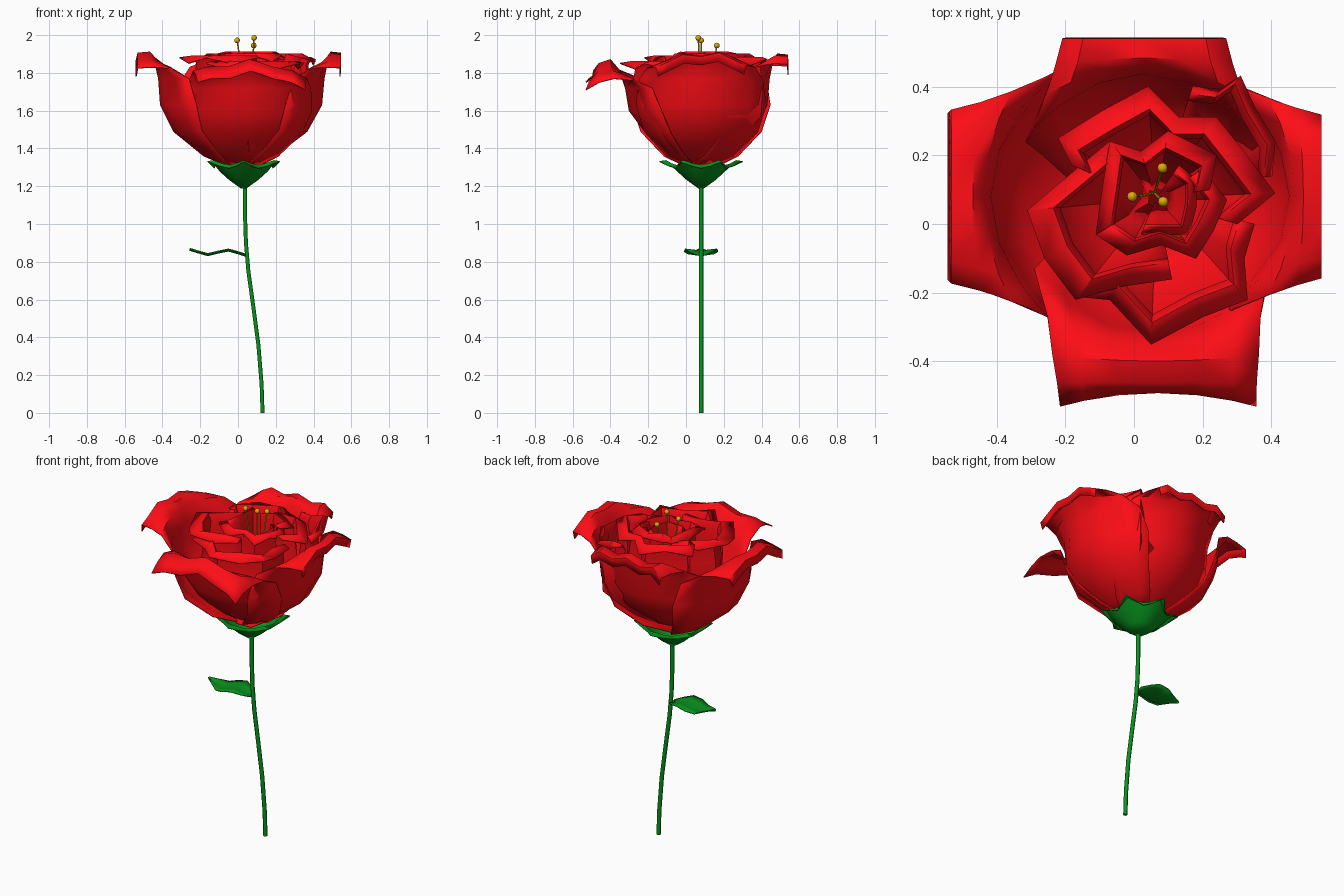
import bpy, math
from mathutils import Vector

if "Cube" in bpy.data.objects:
    bpy.data.objects.remove(bpy.data.objects["Cube"])


def material(name, rgb):
    m = bpy.data.materials.new(name)
    m.diffuse_color = (*rgb, 1)
    m.use_nodes = True
    m.node_tree.nodes["Principled BSDF"].inputs["Base Color"].default_value = m.diffuse_color
    return m


RED = material("petal_red", (1.0, 0.004, 0.008))
GREEN = material("leaf_green", (0.002, 0.29, 0.012))
GOLD = material("stamen_gold", (0.75, 0.4, 0.002))


def finish(ob, mat, angle=40):
    ob.data.materials.append(mat)
    bpy.ops.object.select_all(action='DESELECT')
    ob.select_set(True)
    bpy.context.view_layer.objects.active = ob
    bpy.ops.object.shade_smooth_by_angle(angle=math.radians(angle))


def sheet(name, rows, mat, thick=0.006, closed=False):
    """Skin a list of equal-length point rows into a thin surface."""
    n = len(rows[0])
    faces = []
    for j in range(len(rows) - 1):
        for i in range(n if closed else n - 1):
            k = (i + 1) % n
            faces.append((j*n + i, j*n + k, (j+1)*n + k, (j+1)*n + i))
    me = bpy.data.meshes.new(name)
    me.from_pydata([tuple(p) for r in rows for p in r], [], faces)
    ob = bpy.data.objects.new(name, me)
    bpy.context.collection.objects.link(ob)
    s = ob.modifiers.new("thickness", 'SOLIDIFY')
    s.thickness, s.offset = thick, 0
    finish(ob, mat)
    return ob


def tube(name, pts, radius, mat):
    cu = bpy.data.curves.new(name, 'CURVE')
    cu.dimensions = '3D'
    cu.bevel_depth, cu.bevel_resolution, cu.use_fill_caps = radius, 1, True
    sp = cu.splines.new('POLY')
    sp.points.add(len(pts) - 1)
    for p, c in zip(sp.points, pts):
        p.co = (*c, 1)
    cu.materials.append(mat)
    ob = bpy.data.objects.new(name, cu)
    bpy.context.collection.objects.link(ob)


def outer_petal(name, deg, profile, centre, shift=0.0, width=1.0, ripple=(0,) * 7, bulge=0.0):
    """Profile rows: radius, height, half width, backward bow of the sides."""
    a = math.radians(deg)
    d = Vector((math.cos(a), math.sin(a), 0))
    side = Vector((-d.y, d.x, 0))
    rows = []
    for j, (r, z, hw, bow) in enumerate(profile):
        f = j / (len(profile) - 1)
        wave = min(1, max(0, (f - 0.5) * 4))
        r += bulge * math.sin(math.pi * f)
        rows.append([Vector((*centre, z + w * wave)) + d * (r - bow * s * s)
                     + side * (hw * width * s + shift * f)
                     for s, w in zip((-1, -0.75, -0.4, 0, 0.4, 0.75, 1), ripple)])
    return sheet(name, rows, RED)


def wrapped_petal(name, rim, top, base, lip=0.77):
    """Petal whose turned-over lip follows a rim traced in plan."""
    c = Vector((0.065, 0.075, 0))
    levels = [(0.15, base), (0.5, base + 0.09), (lip, base + 0.25),
              (lip * 1.03, top - 0.14), (lip * 0.98, top - 0.04), (lip * 1.04, top)]
    rows = [[c + (Vector((x, y, 0)) - c) * s + Vector((0, 0, z)) for x, y in rim]
            for s, z in levels]
    rows.append([Vector((x, y, top - 0.01 - 0.03 * (i % 2)))
                 for i, (x, y) in enumerate(rim)])
    return sheet(name, rows, RED)


# Stem
tube("stem", [(0.13, 0.08, 0), (0.125, 0.08, 0.15), (0.108, 0.08, 0.36),
              (0.08, 0.08, 0.57), (0.055, 0.08, 0.75), (0.042, 0.08, 0.9),
              (0.037, 0.08, 1.05), (0.037, 0.08, 1.22)], 0.012, GREEN)

# Leaf
spine = [(0.04, 0.835, 0.03), (0.0, 0.848, 0.06), (-0.05, 0.862, 0.085),
         (-0.11, 0.85, 0.09), (-0.16, 0.838, 0.07), (-0.21, 0.852, 0.035),
         (-0.255, 0.866, 0.004)]
sheet("leaf", [[(x, 0.08 + s * w, z + 0.01 * abs(s) - 0.005) for s in (-1, -0.5, 0, 0.5, 1)]
               for x, z, w in spine], GREEN)

# Sepals
rows = []
for r, tip, z, rise in ((0.012, 0, 1.19, 0), (0.075, 0, 1.235, 0),
                        (0.125, 0.01, 1.28, 0.01), (0.15, 0.035, 1.31, 0.025),
                        (0.155, 0.065, 1.295, 0.035)):
    row = []
    for i in range(24):
        a = 2 * math.pi * i / 24 + math.radians(30)
        t = (1, 0.3, 0, 0.3)[i % 4]
        row.append((0.03 + (r + tip * t) * math.cos(a),
                    0.08 + (r + tip * t) * math.sin(a), z + rise * t))
    rows.append(row)
sheet("sepals", rows, GREEN, closed=True)

# Outer petals
cup = [(0.02, 1.29, 0.05, 0), (0.19, 1.36, 0.19, 0.09), (0.35, 1.49, 0.31, 0.15),
       (0.42, 1.63, 0.355, 0.19), (0.43, 1.77, 0.335, 0.16), (0.45, 1.86, 0.295, 0.08),
       (0.48, 1.9, 0.265, 0.02), (0.54, 1.895, 0.245, 0), (0.55, 1.85, 0.235, 0)]
droop = [(0.03, 1.30, 0.05, 0), (0.17, 1.38, 0.19, 0.07), (0.29, 1.48, 0.29, 0.13),
         (0.38, 1.60, 0.34, 0.17), (0.40, 1.72, 0.33, 0.14), (0.43, 1.80, 0.31, 0.08),
         (0.48, 1.85, 0.30, 0.02), (0.54, 1.83, 0.29, 0), (0.57, 1.79, 0.285, -0.04)]
outer_petal("outer_petal_left", 180, cup, (0.01, 0.08), 0.0, 1.03,
            (-0.06, -0.03, 0.0, -0.01, 0.01, -0.04, -0.07))
outer_petal("outer_petal_right", 0, cup, (-0.01, 0.08), 0.0, 0.97,
            (-0.07, -0.04, 0.0, -0.01, 0.01, -0.03, -0.06), 0.035)
outer_petal("outer_petal_back", 90, cup, (0.03, -0.01), 0.0, 0.97,
            (-0.05, -0.01, -0.03, 0.0, -0.03, -0.01, -0.06), 0.02)
outer_petal("outer_petal_front", 270, droop, (0.04, 0.08), 0.03, 1.0,
            (-0.04, -0.02, -0.02, 0.02, -0.02, -0.04, -0.08))

# Middle petals
wrapped_petal("middle_petal_corner", [(0.17, 0.40), (0.25, 0.39), (0.31, 0.43), (0.35, 0.34),
                                      (0.41, 0.24), (0.40, 0.14)], 1.88, 1.32, 0.9)
wrapped_petal("middle_petal_back", [(-0.18, 0.17), (-0.22, 0.25), (-0.09, 0.33), (0.04, 0.40),
                                    (0.13, 0.31), (0.24, 0.31), (0.32, 0.21), (0.41, 0.09),
                                    (0.30, 0.0)], 1.90, 1.34)
wrapped_petal("middle_petal_left", [(-0.07, 0.24), (-0.19, 0.14), (-0.31, 0.04), (-0.26, -0.10),
                                    (-0.17, -0.22), (-0.03, -0.18), (0.11, -0.16)], 1.89, 1.34)
wrapped_petal("middle_petal_front", [(-0.17, -0.21), (-0.07, -0.22), (0.05, -0.35), (0.20, -0.27),
                                     (0.33, -0.22), (0.32, -0.10), (0.35, 0.0)], 1.86, 1.32, 0.82)

# Inner petals
wrapped_petal("inner_petal_back", [(-0.11, -0.03), (-0.09, 0.11), (-0.07, 0.24), (0.02, 0.21),
                                   (0.10, 0.27), (0.24, 0.20), (0.22, 0.10)], 1.91, 1.42, 0.73)
wrapped_petal("inner_petal_front", [(0.20, 0.16), (0.27, 0.07), (0.23, -0.02), (0.18, -0.10),
                                    (0.08, -0.06), (-0.02, -0.09), (-0.11, -0.03)],
              1.90, 1.42, 0.73)
wrapped_petal("heart_petal", [(0.13, 0.17), (0.18, 0.13), (0.18, 0.05), (0.16, -0.03),
                              (0.08, -0.03), (0.02, -0.03)], 1.88, 1.48)

# Stamens
for i, (x, y, z) in enumerate([(-0.005, 0.08, 1.972), (0.083, 0.163, 1.945), (0.085, 0.065, 1.985)]):
    tube(f"stamen_{i+1}", [(0.06, 0.09, 1.55), (x * 0.6 + 0.025, y * 0.7 + 0.027, 1.8),
                           (x, y, z)], 0.004, GOLD)
    bpy.ops.mesh.primitive_uv_sphere_add(segments=12, ring_count=8, radius=0.015,
                                         location=(x, y, z))
    tip = bpy.context.object
    tip.name = f"stamen_tip_{i+1}"
    finish(tip, GOLD, 60)
